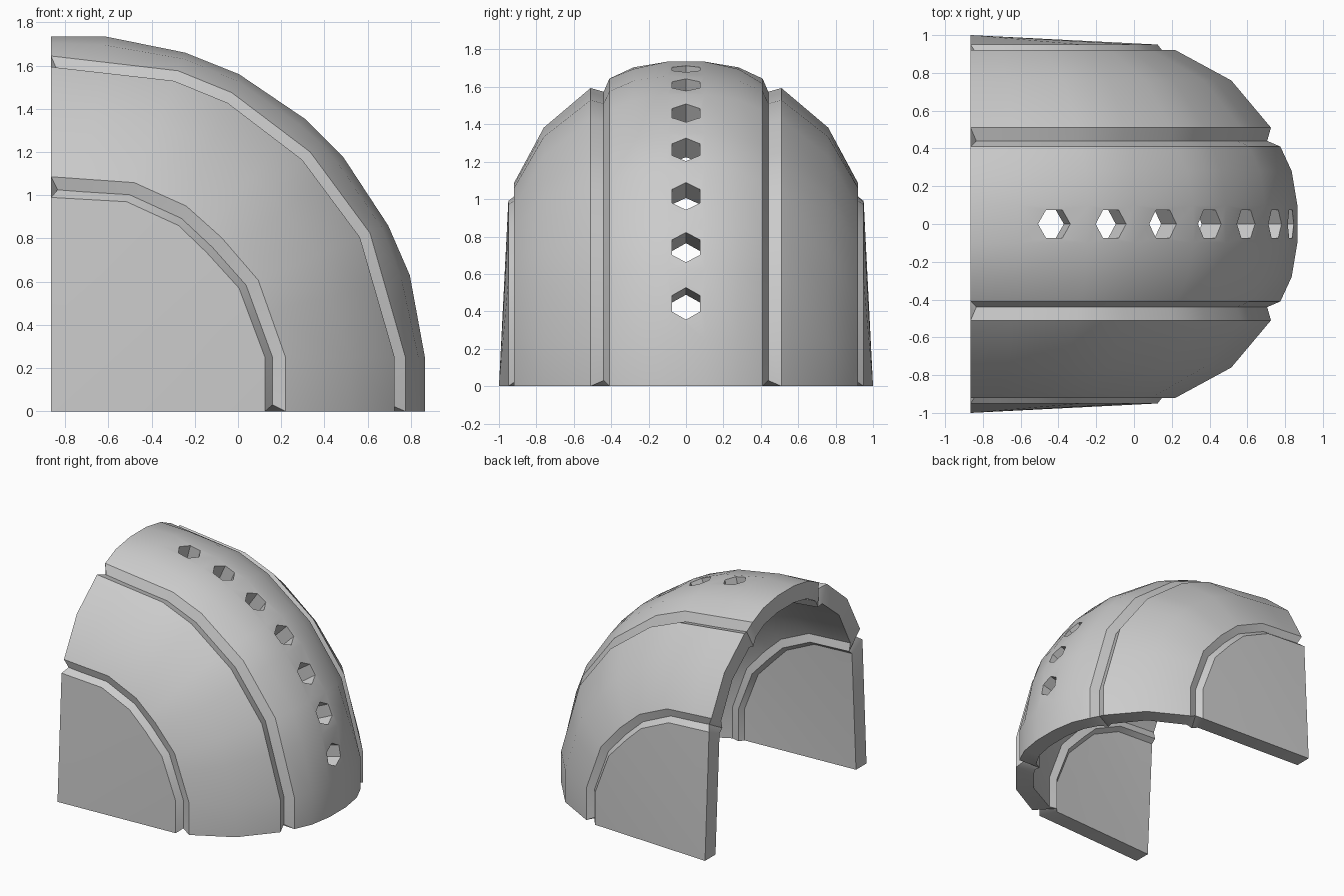
import bpy, bmesh, math
from mathutils import Vector

if "Cube" in bpy.data.objects:
    bpy.data.objects.remove(bpy.data.objects["Cube"])

X0 = -0.865   # sweep axis: runs along y at x = X0, z = 0

# Quarter-arc paths (distance from axis in x, z): small cap edge and large crown
SMALL = [(.99, 0), (.99, .25), (.87, .57), (.72, .735), (.59, .86), (.35, .97), (0, .99)]
CROWN = [(1.73, 0), (1.73, .25), (1.66, .63), (1.56, .86), (1.35, 1.18), (1.265, 1.265),
         (1.18, 1.35), (.87, 1.56), (.62, 1.66), (.25, 1.735), (0, 1.735)]
SMALL = [Vector(p) for p in SMALL]
CROWN = [Vector(p) for p in CROWN]
LARGE = [CROWN[i] for i in (0, 1, 3, 5, 7, 8, 10)]


def coarse(r):
    t = (r - .99) / .74
    a, b, c, d, e, f, g = [s.lerp(l, t) if 0 <= t <= 1 else s + (l - s) * t
                           for s, l in zip(SMALL, LARGE)]
    return [a, b, b.lerp(c, .6), c, c.lerp(d, .7), d, d.lerp(e, .3), e, f, f.lerp(g, .6), g]


def ring(r, notch=0):
    if r == 0:
        return [Vector((0, 0))] * 11
    if r > 1.64:
        k = (r - 1.64) / .09
        pts = [p.lerp(q, k) for p, q in zip(coarse(1.64), CROWN)]
    else:
        pts = coarse(r)
    pts[0] = pts[0] + Vector((0, notch))
    pts[-1] = pts[-1] + Vector((notch, 0))
    return pts


# Half profiles (y, radius, end notch): side cap, groove, panel, groove, centre band
outer = [(1.0, 0, 0), (.95, .99, 0), (.905, 1.025, .03), (.92, 1.085, 0), (.76, 1.38, 0),
         (.51, 1.59, 0), (.44, 1.57, .03), (.41, 1.64, 0), (.28, 1.70, 0), (.1, 1.73, 0)]
inner = [(.87, 0, 0), (.82, .93, 0), (.785, .96, 0), (.80, 1.02, 0), (.66, 1.29, 0),
         (.45, 1.46, 0), (.40, 1.45, 0), (.37, 1.51, 0), (.26, 1.57, 0), (.1, 1.60, 0)]


def make(name, bm):
    bmesh.ops.recalc_face_normals(bm, faces=bm.faces)
    me = bpy.data.meshes.new(name)
    bm.to_mesh(me)
    bm.free()
    ob = bpy.data.objects.new(name, me)
    bpy.context.collection.objects.link(ob)
    return ob


# Shell: loft outer and inner skins and close the two ends
bm = bmesh.new()


def skin(half):
    rows = half + [(-y, r, n) for y, r, n in reversed(half)]
    return [[bm.verts.new((X0 + p.x, y, p.y)) for p in ring(r, n)] for y, r, n in rows]


out, inn = skin(outer), skin(inner)
for i in range(len(out) - 1):
    for s in (out, inn):
        for j in range(10):
            bm.faces.new((s[i][j], s[i + 1][j], s[i + 1][j + 1], s[i][j + 1]))
    for j in (0, 10):
        bm.faces.new((out[i][j], out[i + 1][j], inn[i + 1][j], inn[i][j]))
bmesh.ops.remove_doubles(bm, verts=bm.verts, dist=1e-4)
shell = make("armor_shell", bm)

# Hexagonal vent holes along the centre band
bm = bmesh.new()
for k in range(7):
    a = math.radians(14.6 + 10.13 * k)
    rad, tan = Vector((math.cos(a), 0, math.sin(a))), Vector((-math.sin(a), 0, math.cos(a)))
    loops = []
    for d in (1.4, 2.0):
        loops.append([bm.verts.new(Vector((X0, 0, 0)) + rad * d
                      + tan * (.087 * math.cos(h * math.pi / 3))
                      + Vector((0, .087 * math.sin(h * math.pi / 3), 0))) for h in range(6)])
    for h in range(6):
        g = (h + 1) % 6
        bm.faces.new((loops[0][h], loops[0][g], loops[1][g], loops[1][h]))
    bm.faces.new(loops[0])
    bm.faces.new(loops[1])
cutter = make("vent_cutter", bm)
cutter.hide_render = True

mod = shell.modifiers.new("vents", 'BOOLEAN')
mod.operation = 'DIFFERENCE'
mod.solver = 'EXACT'
mod.object = cutter
bpy.context.view_layer.objects.active = shell
shell.select_set(True)
bpy.ops.object.modifier_apply(modifier=mod.name)
bpy.data.objects.remove(cutter)
bpy.ops.object.shade_smooth_by_angle(angle=math.radians(30))
